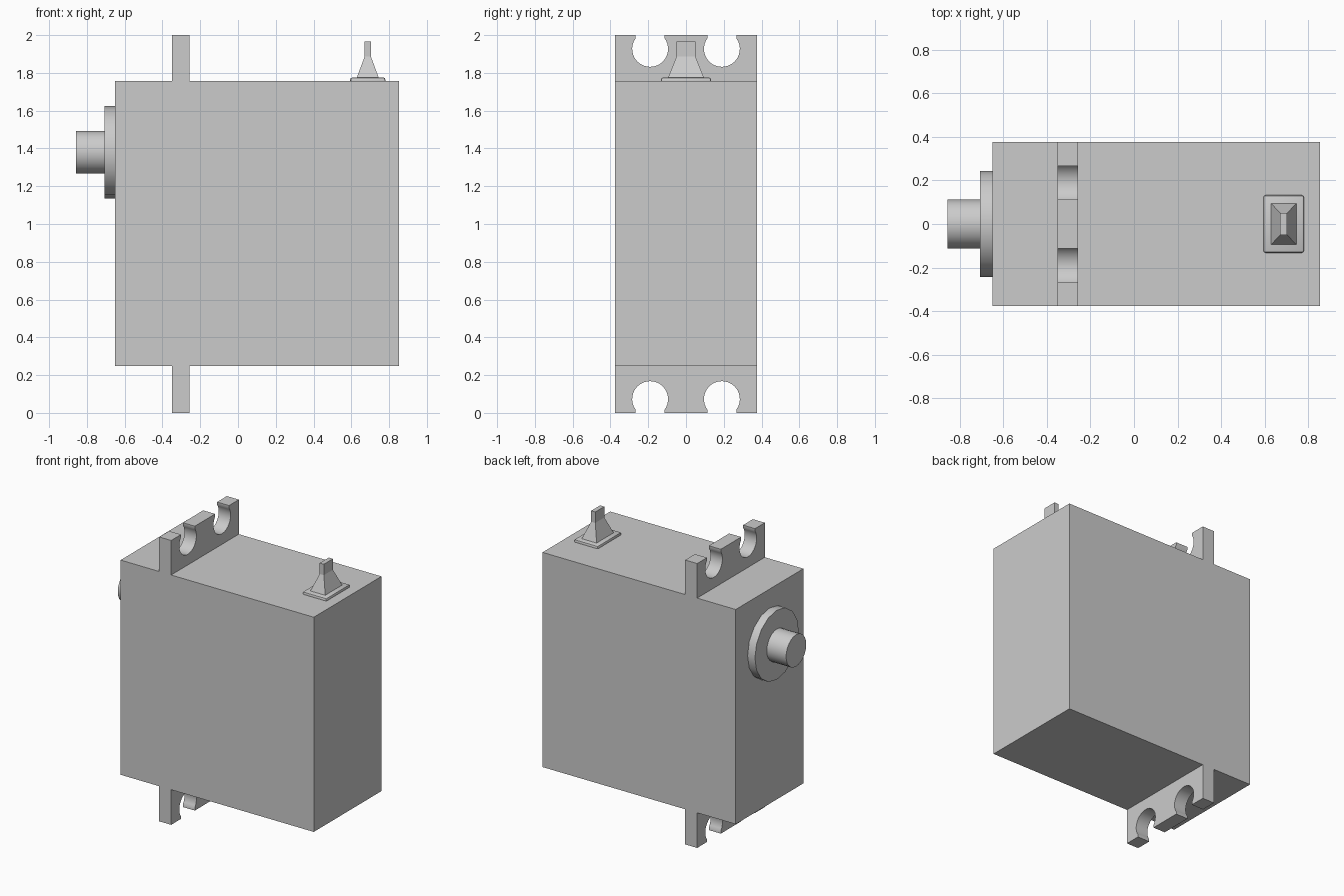
import bpy, bmesh, math
from mathutils import Matrix

old = bpy.data.objects.get("Cube")
if old:
    bpy.data.objects.remove(old, do_unlink=True)

GREY = (0.6, 0.6, 0.6, 1)
mat = bpy.data.materials.new("plain grey")
mat.use_nodes = True
mat.diffuse_color = GREY
mat.node_tree.nodes["Principled BSDF"].inputs["Base Color"].default_value = GREY


def finish(name, bm, smooth=False):
    bmesh.ops.recalc_face_normals(bm, faces=bm.faces)
    mesh = bpy.data.meshes.new(name)
    bm.to_mesh(mesh)
    bm.free()
    mesh.materials.append(mat)
    ob = bpy.data.objects.new(name, mesh)
    bpy.context.collection.objects.link(ob)
    if smooth:
        bpy.ops.object.select_all(action='DESELECT')
        ob.select_set(True)
        bpy.context.view_layer.objects.active = ob
        bpy.ops.object.shade_smooth_by_angle(angle=math.radians(35))
    return ob


def box(name, x0, x1, half_y, z0, z1, bevel=0):
    bm = bmesh.new()
    size = Matrix.Diagonal((x1 - x0, 2 * half_y, z1 - z0, 1))
    place = Matrix.Translation(((x0 + x1) / 2, 0, (z0 + z1) / 2))
    bmesh.ops.create_cube(bm, size=1, matrix=place @ size)
    if bevel:
        edges = [e for e in bm.edges if max(v.co.z for v in e.verts) > z1 - 1e-4]
        bmesh.ops.bevel(bm, geom=edges, offset=bevel, segments=2,
                        affect='EDGES', profile=0.5)
    return finish(name, bm, bool(bevel))


def x_cylinder(name, x0, x1, z, radius, sides):
    bm = bmesh.new()
    place = Matrix.Translation(((x0 + x1) / 2, 0, z)) @ Matrix.Rotation(math.pi / 2, 4, 'Y')
    bmesh.ops.create_cone(bm, cap_ends=True, segments=sides, radius1=radius,
                          radius2=radius, depth=x1 - x0, matrix=place)
    return finish(name, bm, True)


# Mounting ear: flat profile with two open screw holes, extruded along x
def mounting_ear(name, root, tip):
    out = 1 if tip > root else -1
    half, centre, radius, slot = 0.376, 0.19, 0.095, 0.077
    hole_z = tip - out * 0.073
    start = math.acos(slot / radius)
    profile = [(-half, root), (-half, tip)]
    for side in (-1, 1):
        y = side * centre
        profile.append((y - slot, tip))
        for i in range(25):
            a = math.pi - start + (math.pi + 2 * start) * i / 24
            profile.append((y + radius * math.cos(a), hole_z + out * radius * math.sin(a)))
        profile.append((y + slot, tip))
    profile += [(half, tip), (half, root)]
    bm = bmesh.new()
    face = bm.faces.new([bm.verts.new((-0.35, y, z)) for y, z in profile])
    grown = bmesh.ops.extrude_face_region(bm, geom=[face])["geom"]
    bmesh.ops.translate(bm, vec=(0.093, 0, 0),
                        verts=[v for v in grown if isinstance(v, bmesh.types.BMVert)])
    return finish(name, bm, True)


# Tapered cable boot: stacked rectangles joined into a closed solid
def cable_boot(name, x, levels):
    bm = bmesh.new()
    rings = [[bm.verts.new((x + sx * hx, sy * hy, z))
              for sx, sy in ((-1, -1), (1, -1), (1, 1), (-1, 1))]
             for hx, hy, z in levels]
    for low, high in zip(rings, rings[1:]):
        for i in range(4):
            j = (i + 1) % 4
            bm.faces.new((low[i], low[j], high[j], high[i]))
    bm.faces.new(rings[0][::-1])
    bm.faces.new(rings[-1])
    return finish(name, bm)


# Case and ears
box("case", -0.65, 0.853, 0.376, 0.247, 1.757)
mounting_ear("upper_ear", 1.757, 2.0)
mounting_ear("lower_ear", 0.247, 0.0)

# Output shaft
x_cylinder("shaft_collar", -0.707, -0.65, 1.38, 0.244, 16)
x_cylinder("output_shaft", -0.857, -0.707, 1.38, 0.112, 24)

# Cable exit
box("cable_plate", 0.594, 0.78, 0.132, 1.757, 1.775, bevel=0.01)
cable_boot("cable_boot", 0.687, [(0.058, 0.095, 1.775), (0.016, 0.05, 1.888),
                                 (0.016, 0.05, 1.965)])
